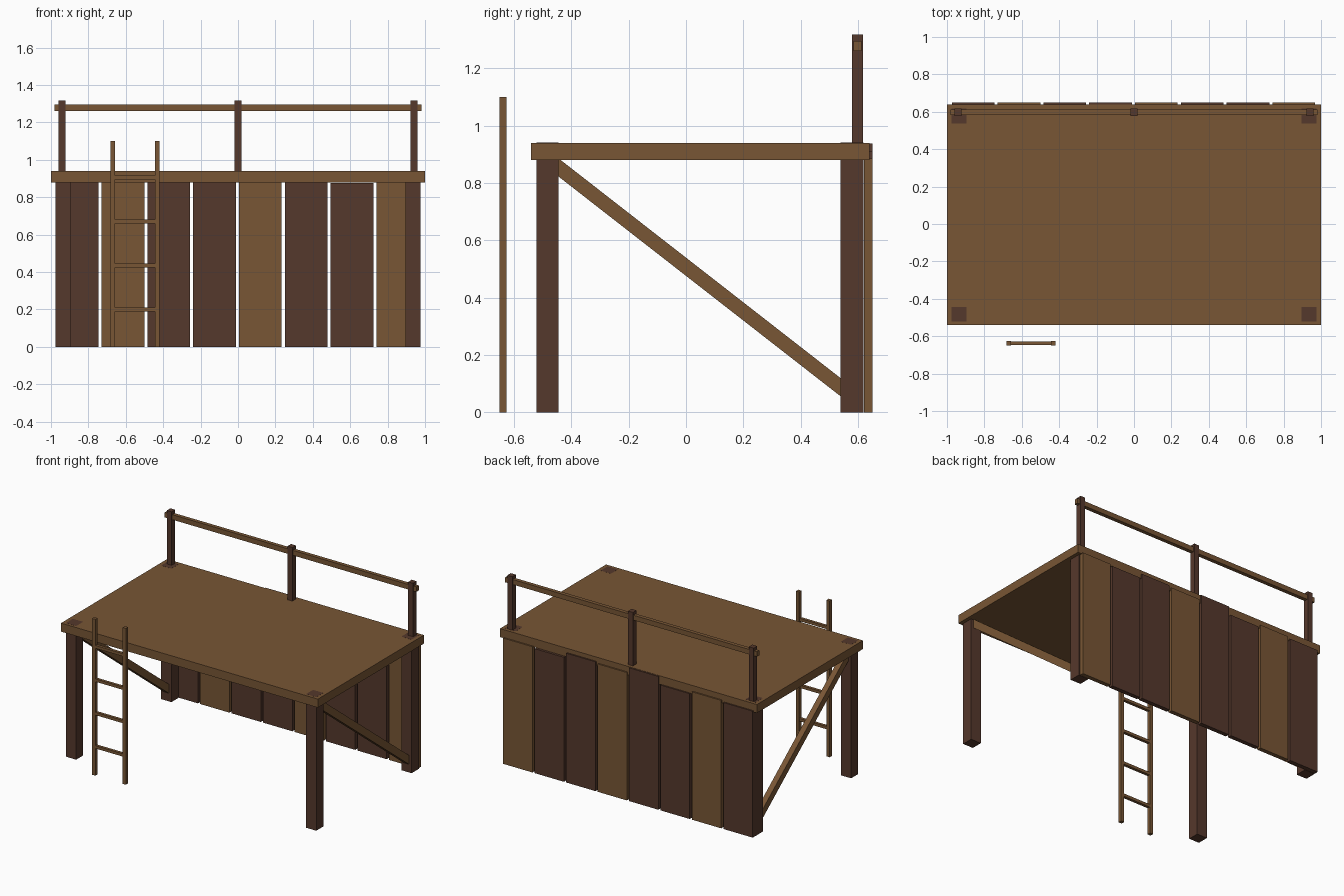
import bpy
import math

if "Cube" in bpy.data.objects:
    bpy.data.objects.remove(bpy.data.objects["Cube"])


def material(name, rgb):
    m = bpy.data.materials.new(name)
    m.diffuse_color = (*rgb, 1.0)
    m.use_nodes = True
    m.node_tree.nodes["Principled BSDF"].inputs["Base Color"].default_value = m.diffuse_color
    return m


LIGHT = material("light_wood", (0.188, 0.093, 0.035))
DARK = material("dark_wood", (0.091, 0.040, 0.025))


def box(name, x, y, z, mat):
    """Box from (min, max) pairs on each axis."""
    bpy.ops.mesh.primitive_cube_add(size=1)
    ob = bpy.context.object
    ob.name = name
    ob.location = [(a + b) / 2 for a, b in (x, y, z)]
    ob.scale = [b - a for a, b in (x, y, z)]
    bpy.ops.object.transform_apply(location=False, rotation=False, scale=True)
    ob.data.materials.append(mat)
    return ob


def span(c, w):
    return (c - w / 2, c + w / 2)


# Deck slab
box("deck", (-1, 1), (-0.54, 0.64), (0.88, 0.94), LIGHT)

for side, sx in (("left", -1), ("right", 1)):
    cx = sx * 0.935
    # Legs run through the deck, showing their end grain on top
    box(f"front_leg_{side}", span(cx, 0.08), (-0.522, -0.444), (0, 0.9405), DARK)
    box(f"back_leg_{side}", span(cx, 0.08), (0.538, 0.618), (0, 0.9405), DARK)

    # Diagonal side brace from front leg top to back leg foot
    (y0, z0), (y1, z1) = (-0.475, 0.878), (0.575, 0.06)
    length = math.hypot(y1 - y0, z1 - z0)
    brace = box(f"brace_{side}", span(cx, 0.04), span((y0 + y1) / 2, length),
                span((z0 + z1) / 2, 0.05), LIGHT)
    brace.rotation_euler.x = math.atan2(z1 - z0, y1 - y0)

# Back wall planks with uneven tops
heights = [0.89, 0.90, 0.882, 0.938, 0.90, 0.91, 0.876, 0.885]
for i, h in enumerate(heights):
    x = -0.86 + i * 0.2449
    box(f"back_plank_{i + 1}", span(x, 0.228), (0.62, 0.65), (0, h),
        LIGHT if i in (1, 4, 7) else DARK)

# Back railing
for i, x in enumerate((-0.94, 0, 0.94)):
    box(f"rail_post_{i + 1}", span(x, 0.038), (0.578, 0.617), (0.92, 1.317), DARK)
box("hand_rail", (-0.98, 0.98), (0.584, 0.611), (1.26, 1.295), LIGHT)

# Ladder
for side, x in (("left", -0.669), ("right", -0.431)):
    box(f"ladder_rail_{side}", span(x, 0.025), (-0.65, -0.625), (0, 1.1), LIGHT)
for i in range(4):
    box(f"ladder_rung_{i + 1}", (-0.67, -0.43), (-0.647, -0.627),
        span(0.2 + i * 0.235, 0.02), LIGHT)
